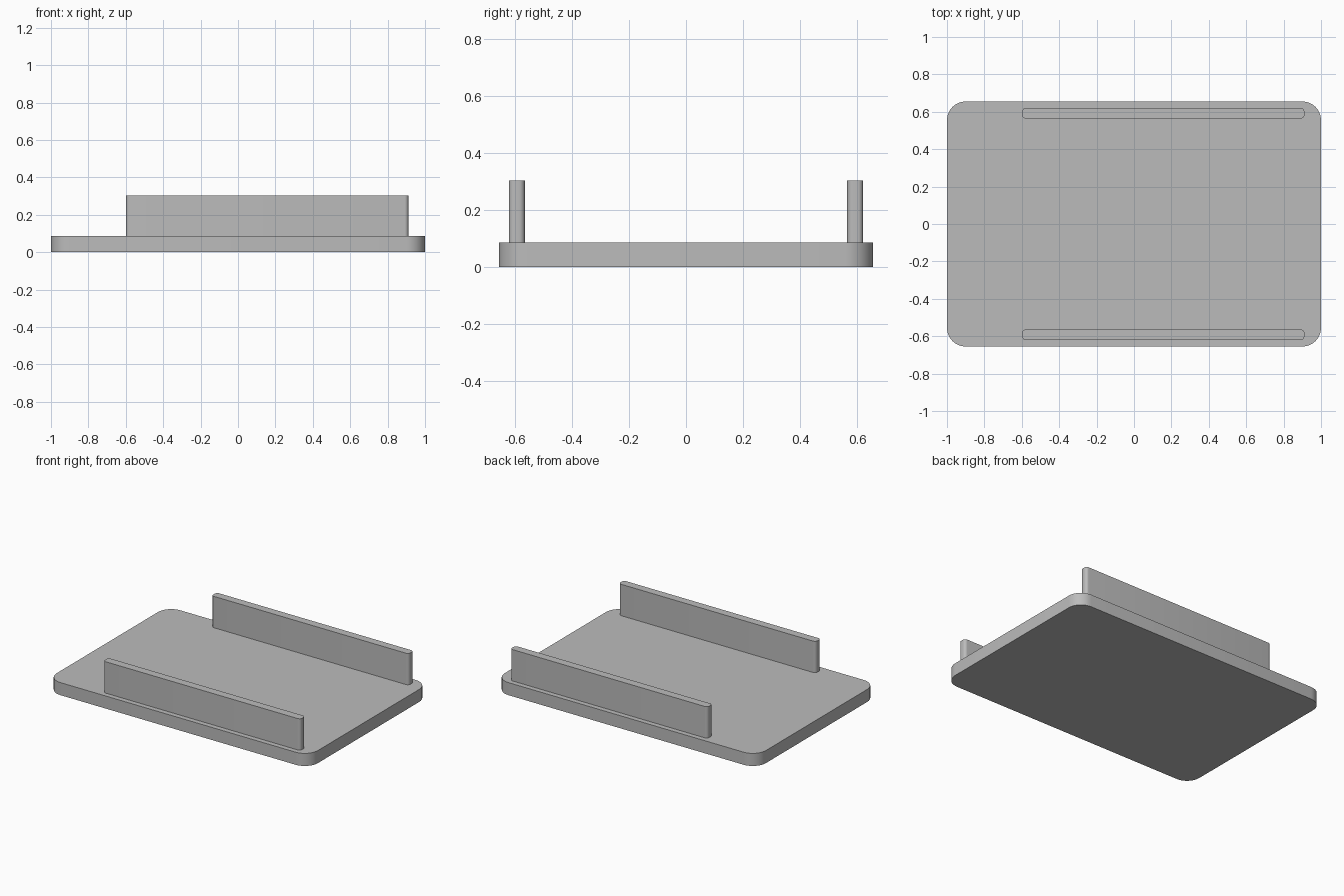
import bpy, bmesh, math

if "Cube" in bpy.data.objects:
    bpy.data.objects.remove(bpy.data.objects["Cube"])

grey = bpy.data.materials.new("plain_grey")
grey.diffuse_color = (0.5, 0.5, 0.5, 1)
grey.use_nodes = True
grey.node_tree.nodes["Principled BSDF"].inputs["Base Color"].default_value = grey.diffuse_color


def rounded_slab(name, x0, x1, y0, y1, z0, z1, radius, steps):
    """Extrude a rectangle with rounded corners from z0 to z1."""
    corners = [(x1 - radius, y1 - radius), (x0 + radius, y1 - radius),
               (x0 + radius, y0 + radius), (x1 - radius, y0 + radius)]
    bm = bmesh.new()
    outline = []
    for quarter, (cx, cy) in enumerate(corners):
        for i in range(steps + 1):
            a = (quarter + i / steps) * math.pi / 2
            outline.append(bm.verts.new((cx + radius * math.cos(a),
                                         cy + radius * math.sin(a), z0)))
    base = bm.faces.new(outline)
    ext = bmesh.ops.extrude_face_region(bm, geom=[base], use_keep_orig=True)
    for v in ext["geom"]:
        if isinstance(v, bmesh.types.BMVert):
            v.co.z = z1
    bmesh.ops.recalc_face_normals(bm, faces=bm.faces)
    mesh = bpy.data.meshes.new(name)
    bm.to_mesh(mesh)
    bm.free()
    mesh.materials.append(grey)
    obj = bpy.data.objects.new(name, mesh)
    bpy.context.collection.objects.link(obj)
    bpy.ops.object.select_all(action='DESELECT')
    obj.select_set(True)
    bpy.context.view_layer.objects.active = obj
    bpy.ops.object.shade_smooth_by_angle(angle=math.radians(30))
    return obj


# Base plate
rounded_slab("base_plate", -1, 1, -0.655, 0.655, 0, 0.087, 0.1, 8)

# Upright rails along the two long edges
rounded_slab("front_rail", -0.598, 0.911, -0.62, -0.564, 0.087, 0.304, 0.02, 6)
rounded_slab("back_rail", -0.598, 0.911, 0.564, 0.62, 0.087, 0.304, 0.02, 6)
